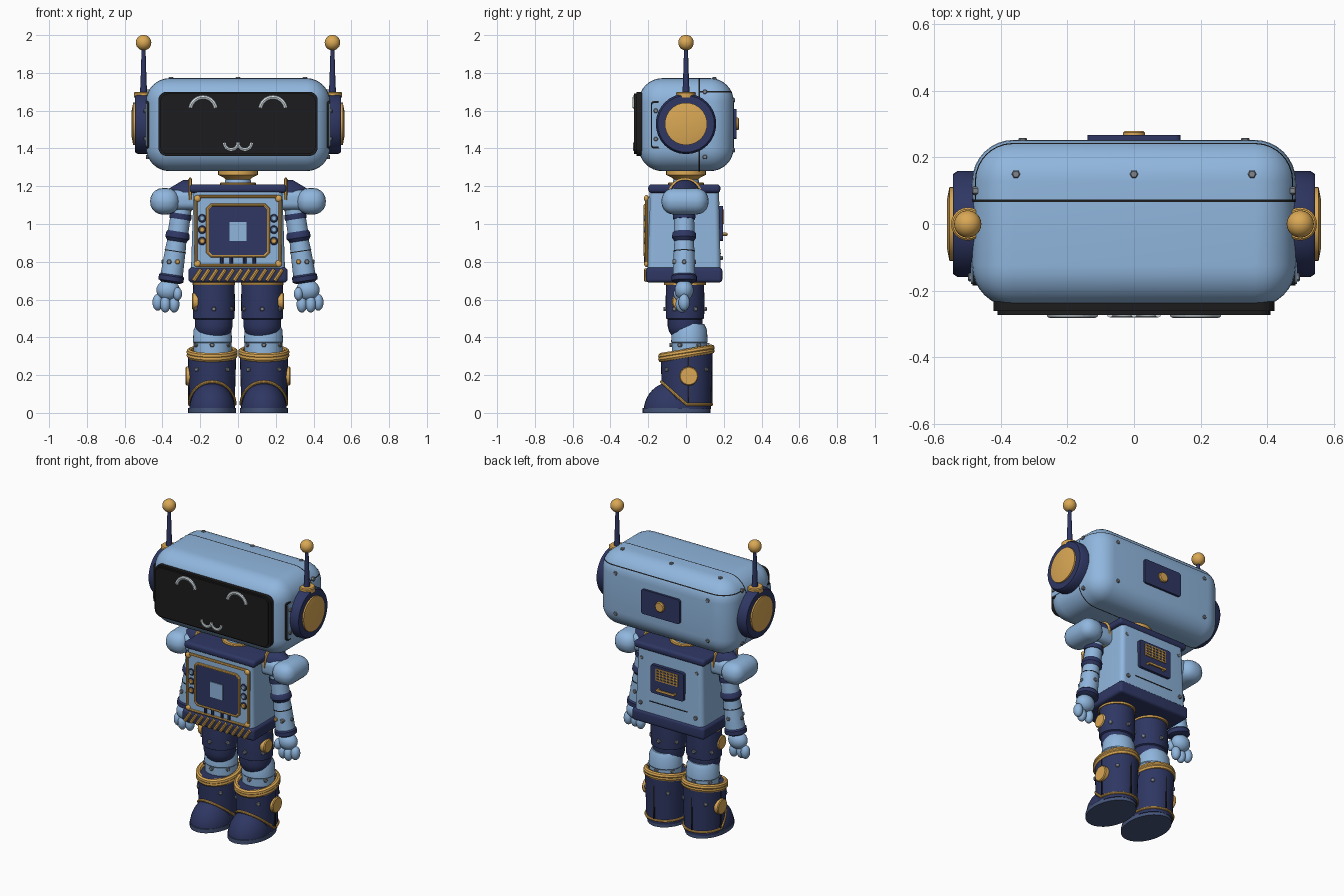
import bpy, bmesh
from math import sin, cos, pi, radians
from mathutils import Vector, Matrix

cube = bpy.data.objects.get("Cube")
if cube:
    bpy.data.objects.remove(cube, do_unlink=True)


def material(name, *rgb):
    m = bpy.data.materials.new(name)
    m.use_nodes = True
    m.diffuse_color = (*rgb, 1)
    m.node_tree.nodes["Principled BSDF"].inputs["Base Color"].default_value = (*rgb, 1)
    return m


BLUE = material("light_blue", .28, .47, .73)
NAVY = material("navy", .028, .038, .125)
GOLD = material("gold", .70, .39, .09)
BLACK = material("black", .012, .012, .013)
WHITE = material("pale_white", .72, .80, .85)
GREY = material("rivet_grey", .22, .24, .27)
SOLE = material("sole_blue", .06, .09, .19)
X, Y, Z = Vector((1, 0, 0)), Vector((0, 1, 0)), Vector((0, 0, 1))
SIDES = (("left", 1), ("right", -1))


def link(name, mat, mesh):
    mesh.materials.clear()
    mesh.materials.append(mat)
    mesh.shade_smooth()
    mesh.set_sharp_from_angle(angle=radians(35))
    ob = bpy.data.objects.new(name, mesh)
    bpy.context.collection.objects.link(ob)
    return ob


def from_bmesh(name, mat, bm):
    bmesh.ops.recalc_face_normals(bm, faces=bm.faces)
    mesh = bpy.data.meshes.new(name)
    bm.to_mesh(mesh)
    bm.free()
    return link(name, mat, mesh)


def box_bmesh(a, b, bevel=0, axis=None, taper=1, segments=5):
    """Box between two corners; axis limits the rounding to edges along it."""
    a, b = Vector(a), Vector(b)
    size = Vector([abs(p - q) for p, q in zip(a, b)])
    bm = bmesh.new()
    bmesh.ops.create_cube(bm, size=1)
    bmesh.ops.scale(bm, vec=size, verts=bm.verts)
    if bevel:
        edges = [e for e in bm.edges if axis is None or
                 abs((e.verts[0].co - e.verts[1].co).normalized().dot(axis)) > .9]
        bmesh.ops.bevel(bm, geom=edges, offset=bevel, segments=segments,
                        profile=.5, affect='EDGES')
    for v in bm.verts:
        if v.co.z > 0:
            v.co.x *= taper
            v.co.y *= taper
    bmesh.ops.translate(bm, vec=(a + b) / 2, verts=bm.verts)
    return bm


def box(name, mat, a, b, *args, **kw):
    return from_bmesh(name, mat, box_bmesh(a, b, *args, **kw))


def lathe(name, mat, profile, loc=(0, 0, 0), axis=Z, scale=(1, 1, 1), sides=32):
    """Turn (radius, height) pairs around an axis, with closed ends."""
    bm = bmesh.new()
    rings = [[bm.verts.new((r * cos(2 * pi * i / sides), r * sin(2 * pi * i / sides), h))
              for i in range(sides)] for r, h in profile]
    for low, high in zip(rings, rings[1:]):
        for i in range(sides):
            j = (i + 1) % sides
            bm.faces.new((low[i], low[j], high[j], high[i]))
    bm.faces.new(rings[0])
    bm.faces.new(rings[-1])
    turn = Vector(axis).to_track_quat('Z', 'Y').to_matrix().to_4x4()
    bm.transform(Matrix.Translation(loc) @ turn @ Matrix.Diagonal((*scale, 1)))
    return from_bmesh(name, mat, bm)


def disc(name, mat, loc, axis, r, h, sides=24):
    e = min(r, h) * .35
    return lathe(name, mat, [(r, -h), (r, h - e), (r - e, h)], loc, axis, sides=sides)


def rivet(loc, axis):
    return disc("rivet", GREY, loc, axis, .013, .009, 6)


def ball(name, mat, loc, scale):
    bm = bmesh.new()
    bmesh.ops.create_uvsphere(bm, u_segments=24, v_segments=14, radius=1)
    bm.transform(Matrix.Translation(loc) @ Matrix.Diagonal((*scale, 1)))
    return from_bmesh(name, mat, bm)


def tube(name, mat, points, r, cyclic=False):
    curve = bpy.data.curves.new(name, 'CURVE')
    curve.dimensions = '3D'
    curve.bevel_depth = r
    curve.bevel_resolution = 2
    curve.use_fill_caps = True
    spline = curve.splines.new('POLY')
    spline.points.add(len(points) - 1)
    for p, co in zip(spline.points, points):
        p.co = (*co, 1)
    spline.use_cyclic_u = cyclic
    helper = bpy.data.objects.new(name + "_path", curve)
    mesh = bpy.data.meshes.new_from_object(helper)
    bpy.data.objects.remove(helper)
    return link(name, mat, mesh)


def arc(x, y, z, r, start, end, n=14):
    angles = [radians(start + (end - start) * i / n) for i in range(n + 1)]
    return [(x + r * cos(t), y, z + r * sin(t)) for t in angles]


def frame(name, w, z0, z1, y, r):
    c = .02
    corners = [(w, z0 + c), (w, z1 - c), (w - c, z1), (c - w, z1),
               (-w, z1 - c), (-w, z0 + c), (c - w, z0), (w - c, z0)]
    tube(name, GOLD, [(x, y, z) for x, z in corners], r, True)


# Head shell with its seams
HEAD = ((-.487, -.25, 1.28), (.487, .253, 1.772), .125)
box("head", BLUE, *HEAD, segments=8)


def head_seam(name, planes):
    bm = box_bmesh(*HEAD, segments=8)
    middle = Vector((0, 0, 1.526))
    for v in bm.verts:
        v.co = middle + (v.co - middle) * 1.004
    for co, normal in planes:
        bmesh.ops.bisect_plane(bm, geom=bm.verts[:] + bm.edges[:] + bm.faces[:],
                               plane_co=co, plane_no=normal, clear_outer=True)
    from_bmesh(name, BLACK, bm)


head_seam("head_ring_seam", [(Y * .073, Y), (Y * .066, -Y)])
head_seam("head_lid_seam", [(Z * 1.703, Z), (Z * 1.697, -Z), (Y * .07, -Y)])

# Face screen, eyes and mouth
box("face_screen", BLACK, (-.422, -.262, 1.36), (.422, -.2, 1.70), .045, Y)
box("face_screen_front", BLACK, (-.41, -.274, 1.37), (.41, -.25, 1.69), .04, Y)
for side, s in SIDES:
    tube(side + "_eye", WHITE, arc(s * .185, -.271, 1.603, .068, 10, 170), .012)
    tube(side + "_mouth_curve", WHITE, arc(s * .036, -.271, 1.43, .036, 180, 360), .01)
    # Ears, antennas and side panels
    lathe(side + "_ear", NAVY, [(.16, 0), (.16, .07), (.15, .085)], (s * .46, 0, 1.53), X * s)
    lathe(side + "_ear_cap", GOLD, [(.112, 0), (.112, .02), (.07, .028)],
          (s * .535, 0, 1.53), X * s)
    disc(side + "_antenna_base", GOLD, (s * .5, 0, 1.685), Z, .05, .015)
    lathe(side + "_antenna_rod", NAVY, [(.02, 1.68), (.016, 1.75), (.01, 1.94)], (s * .5, 0, 0))
    ball(side + "_antenna_ball", GOLD, (s * .5, 0, 1.96), (.041,) * 3)
    box(side + "_head_panel_rim", BLACK, (s * .46, -.185, 1.4), (s * .485, -.07, 1.65), .015, X)
    box(side + "_head_panel", BLUE, (s * .46, -.18, 1.41), (s * .49, -.07, 1.64), .012, X)
    for z in (1.45, 1.6):
        rivet((s * .49, -.16, z), X * s)
    for z in (1.355, 1.70):
        rivet((s * .478, .1, z), X * s)
    for z in (1.39, 1.655):
        rivet((s * .335, .25, z), Y)
    rivet((s * .355, .15, 1.768), Z)
rivet((0, .15, 1.768), Z)
box("head_back_plate", NAVY, (-.14, .2, 1.45), (.14, .267, 1.61), .015, Y)
disc("head_back_button", GOLD, (0, .265, 1.53), Y, .033, .015)

# Neck
lathe("neck", BLUE, [(.085, 1.17), (.07, 1.21), (.065, 1.25)])
lathe("neck_collar", GOLD, [(.055, 1.225), (.075, 1.245), (.105, 1.26), (.105, 1.3)])
disc("neck_base_ring", GOLD, (0, 0, 1.205), Z, .095, .015)

# Torso with upper and lower bands
box("torso", BLUE, (-.25, -.205, .72), (.25, .185, 1.19), .03, Z, .94)
box("top_band", NAVY, (-.257, -.2, 1.165), (.257, .182, 1.21), .018)
box("lower_band", NAVY, (-.262, -.212, .69), (.262, .192, .77), .018)
box("chest_plate", BLUE, (-.225, -.21, .775), (.225, -.15, 1.145), .02, Y)
frame("chest_outer_frame", .222, .78, 1.145, -.209, .009)
box("chest_screen", NAVY, (-.155, -.219, .835), (.155, -.15, 1.095), .025, Y)
frame("chest_inner_frame", .16, .83, 1.1, -.215, .009)
box("chest_window", BLUE, (-.045, -.224, .91), (.045, -.2, 1.01))
for x in (-.085, -.035, .035, .085):
    tube("chest_pin", NAVY, [(x, -.214, .79), (x, -.214, .83)], .009)
for i in range(11):
    x = -.215 + i * .043
    tube("hazard_bar", GOLD, [(x - .02, -.212, .70), (x + .02, -.212, .76)], .011)
for side, s in SIDES:
    for z, mat in ((1.03, BLUE), (.97, GOLD if s < 0 else BLUE), (.91, GOLD)):
        disc(side + "_knob_rim", NAVY, (s * .19, -.208, z), -Y, .022, .007)
        disc(side + "_knob", mat, (s * .19, -.212, z), -Y, .015, .01)
    for z in (.79, 1.135):
        ball(side + "_frame_corner", GOLD, (s * .215, -.21, z), (.018, .012, .018))
    for z in (.82, 1.11):
        rivet((s * .2, .235 - z * .06, z), Y)

# Back vent with grille and handle
box("back_plate", NAVY, (-.12, .13, .91), (.12, .197, 1.095), .015, Y)
for i in range(5):
    z = 1.0 + i * .018
    box("grille_row", GOLD, (-.08, .18, z), (.08, .202, z + .006))
for i in range(7):
    x = -.08 + i * .0257
    box("grille_column", GOLD, (x, .18, 1.0), (x + .006, .202, 1.078))
tube("back_handle", GOLD, [(x, y, .945) for x, y in
     ((-.06, .19), (-.06, .215), (.06, .215), (.06, .19))], .009)
box("back_seam", BLACK, (-.14, .17, .84), (.14, .184, .846))

ARM = (("sleeve", BLUE, ((.052, -.03), (.055, .13))),
       ("upper_band", NAVY, ((.058, .015), (.06, .03), (.058, .045))),
       ("elbow", NAVY, ((.05, .105), (.062, .12), (.064, .145), (.05, .165))),
       ("forearm", BLUE, ((.05, .15), (.054, .2), (.06, .36))),
       ("forearm_seam", BLACK, ((.0565, .214), (.0565, .219))),
       ("cuff", NAVY, ((.058, .34), (.067, .35), (.067, .375), (.05, .385))))
for side, s in SIDES:
    # Shoulders
    box(side + "_shoulder", BLUE, (s * .31, -.13, 1.05), (s * .465, .12, 1.19), .066)
    box(side + "_shoulder_joint", BLUE, (s * .2, -.09, 1.075), (s * .37, .08, 1.18), .035)
    lathe(side + "_shoulder_cap", NAVY, [(.08, 0), (.078, .04), (.03, .12)],
          (s * .25, -.005, 1.155), X * s)
    lathe(side + "_shoulder_ring", GOLD, [(.08, 0), (.09, .005), (.09, .015), (.08, .02)],
          (s * .243, -.005, 1.155), X * s)
    # Arms
    down = Vector((s * .15, 0, -1)).normalized()
    for part, mat, profile in ARM:
        lathe(f"{side}_{part}", mat, profile, (s * .3, -.01, 1.07), down)
    for dx, mat in ((-.02, GOLD), (.025, GREY)):
        disc(side + "_arm_stud", mat, (s * (.34 + dx), -.062, .8), -Y, .013, .01, 12)
    rivet((s * .395, -.01, .8), X * s)
    rivet((s * .34, .045, .8), Y)
    # Hands
    ball(side + "_palm", BLUE, (s * .37, -.01, .65), (.062, .05, .055))
    for x, y, z in ((.425, -.01, .585), (.385, -.025, .575), (.338, -.015, .575)):
        ball(side + "_finger", BLUE, (s * x, y, z), (.028, .03, .044))
    ball(side + "_thumb", BLUE, (s * .32, -.04, .63), (.024, .026, .035))

    # Legs
    hip = s * .128
    lathe(side + "_thigh", NAVY, [(.07, .4), (.092, .43), (.1, .46), (.1, .495), (.11, .5),
          (.112, .6), (.108, .7)], (hip, -.005, 0), scale=(1, .92, 1))
    disc(side + "_thigh_ring", GOLD, (hip, -.005, .684), Z, .112, .007, 32)
    disc(side + "_thigh_button", GOLD, (s * .228, -.03, .59), X * s, .045, .016)
    foot = s * .137
    lathe(side + "_shin", BLUE, [(.1, .25), (.1, .37), (.104, .375), (.1, .44), (.085, .47)],
          (foot - s * .002, .018, 0), scale=(1, .93, 1))
    for t in range(0, 360, 60):
        out = Vector((sin(radians(t)), -cos(radians(t)), 0))
        rivet(Vector((foot, .018, .36)) + out * .097, out)
        rivet(Vector((hip, -.005, .55)) + out * .106, out)
    # Boots
    lathe(side + "_boot_shaft", NAVY, [(.93, .02), (.97, .2), (1, .318)], (foot, .003, 0),
          scale=(.128, .138, 1))
    dome = [(cos(t * pi / 20), sin(t * pi / 20)) for t in range(10)] + [(.01, 1)]
    lathe(side + "_toe_cap", NAVY, dome, (foot, -.072, .01), scale=(.122, .152, .155))
    lathe(side + "_sole", SOLE, [(1, 0), (1, .026)], (foot, -.05, 0), scale=(.127, .18, 1))
    loop = [(sin(i * pi / 24), cos(i * pi / 24)) for i in range(48)]
    for lift in (-.008, .008):
        tube(side + "_boot_rim", GOLD, [(foot + x * .119, .002 + y * .133, .315 + lift + y * .022)
             for x, y in loop], .017, True)
    tube(side + "_boot_trim", GOLD, [(foot + x * .121, .003 + y * .133,
         .045 + max(0, -y) * .12) for x, y in loop], .008, True)
    disc(side + "_boot_button", GOLD, (foot + s * .126, .015, .195), X * s, .05, .014)
    box(side + "_boot_back_seam", BLACK, (foot - .004, .1, .05), (foot + .004, .139, .3))
    box(side + "_boot_side_seam", BLACK, (foot, .008, .05), (foot + s * .1275, .016, .3))
    for t in (-40, 40, 140, 220):
        out = Vector((sin(radians(t)), -cos(radians(t)), 0))
        rivet(Vector((foot + out.x * .124, .003 + out.y * .134, .23)), out)
